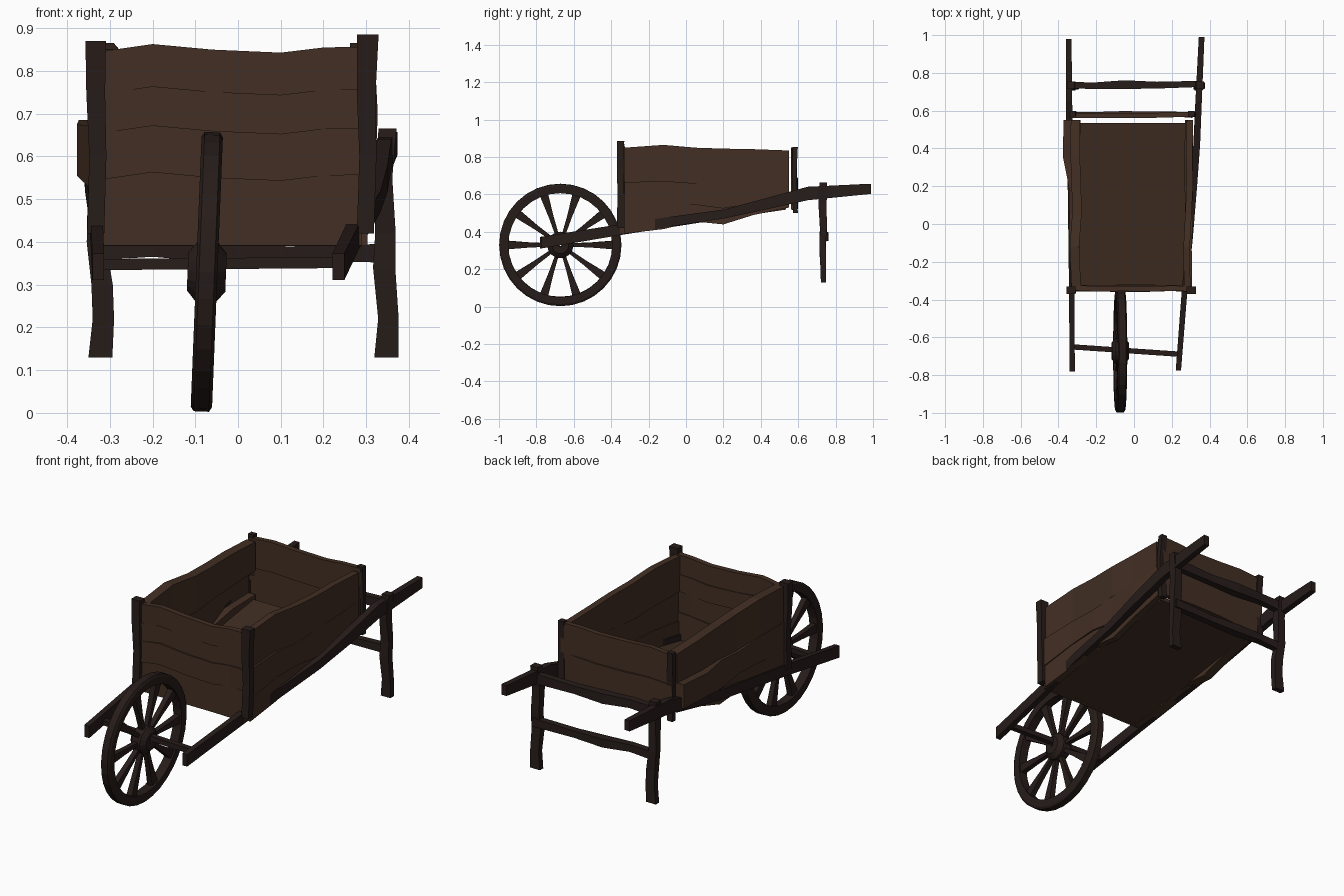
import bpy, bmesh, math, random
from mathutils import Matrix, Vector

random.seed(4)


def material(name, rgb):
    m = bpy.data.materials.new(name)
    m.diffuse_color = (*rgb, 1)
    return m


PLANK = material("plank_wood", (0.055, 0.028, 0.017))
FLOOR = material("floor_wood", (0.05, 0.026, 0.016))
FRAME = material("frame_wood", (0.020, 0.012, 0.010))


def finish(name, bm, mat):
    bmesh.ops.recalc_face_normals(bm, faces=bm.faces)
    me = bpy.data.meshes.new(name)
    bm.to_mesh(me)
    bm.free()
    me.materials.append(mat)
    ob = bpy.data.objects.new(name, me)
    bpy.context.collection.objects.link(ob)
    return ob


def loft(bm, rings, closed=False):
    """Skin a list of rings; cap the ends unless the rings form a loop."""
    vs = [[bm.verts.new(p) for p in r] for r in rings]
    n = len(vs[0])
    for i in range(len(vs) if closed else len(vs) - 1):
        a, b = vs[i], vs[(i + 1) % len(vs)]
        for k in range(n):
            bm.faces.new((a[k], a[(k + 1) % n], b[(k + 1) % n], b[k]))
    if not closed:
        bm.faces.new(vs[0])
        bm.faces.new(vs[-1])


def beam(name, axis, stations, mat=FRAME):
    """Hewn timber along an axis; station = x, y, z, half sizes on the other two axes."""
    u, v = [i for i in range(3) if i != axis]
    rings = []
    for x, y, z, hu, hv in stations:
        ring = []
        for su, sv in ((-1, -1), (1, -1), (1, 1), (-1, 1)):
            p = Vector((x, y, z))
            p[u] += su * hu
            p[v] += sv * hv
            ring.append(p)
        rings.append(ring)
    bm = bmesh.new()
    loft(bm, rings)
    return finish(name, bm, mat)


def planks(name, axis, along, seams, offsets, half):
    """Stack of wavy boards between neighbouring seam lines."""
    for i, off in enumerate(offsets):
        st = []
        for k, t in enumerate(along):
            lo, hi = seams[i][k], seams[i + 1][k]
            o = (off[k] if isinstance(off, (list, tuple)) else off) + random.uniform(-.004, .004)
            x, y = (t, o) if axis == 0 else (o, t)
            st.append((x, y, (lo + hi) / 2, half, (hi - lo) / 2))
        beam(f"{name}_{i + 1}", axis, st, PLANK)


# Side boards
Y = (-.33, -.12, .05, .2, .36, .55)
side = [(.39, .415, .455, .44, .49, .53),
        (.51, .54, .545, .525, .555, .56),
        (.665, .672, .66, .672, .675, .685),
        (.85, .865, .85, .845, .842, .835)]
planks("right_board", 1, Y, side,
       [.288, (.288, .286, .294, .296, .296, .298), (.284, .282, .290, .292, .290, .294)], .017)
planks("left_board", 1, Y, side,
       [-.312, (-.312, -.316, -.318, -.322, -.352, -.345), (-.306, -.312, -.306, -.308, -.312, -.308)], .025)

# Front and rear boards share a wavy seam shape
X = (-.325, -.2, -.06, .1, .2, .29)
WAVE = (0, .018, .005, -.002, .010, .012)


def wavy(z, amount=1):
    return [z + amount * w for w in WAVE]


planks("front_board", 0, X, [wavy(.392, 0), wavy(.545), wavy(.655), wavy(.745), wavy(.845)],
       [-.338, -.343, -.337, -.341], .014)
planks("rear_board", 0, (-.335, -.2, -.06, .1, .2, .31),
       [wavy(.525, -.5), wavy(.685, .5), wavy(.84, .6)],
       [(.582, .578, .586, .582, .58, .578), (.578, .576, .572, .574, .58, .582)], .013)

# Sloping floor
beam("floor", 1, [(-.012, -.33, .402, .285, .011), (-.012, .535, .53, .285, .011)], FLOOR)

# Corner posts
beam("front_left_post", 2, [(-.333, -.35, .42, .02, .02), (-.328, -.348, .6, .02, .018),
                            (-.333, -.352, .75, .022, .018), (-.333, -.35, .87, .024, .02)])
beam("front_right_post", 2, [(.298, -.35, .42, .02, .02), (.304, -.348, .6, .02, .018),
                             (.300, -.352, .75, .022, .018), (.304, -.35, .885, .025, .02)])
for sx, nm in ((-.325, "rear_left_post"), (.303, "rear_right_post")):
    beam(nm, 2, [(sx, .585, .50, .016, .013), (sx + .006, .578, .7, .018, .012), (sx, .584, .855, .016, .014)])

# Long shafts ending in handles
beam("right_shaft", 1, [(.235, -.775, .342, .014, .031), (.268, -.35, .412, .015, .029),
                        (.295, -.08, .455, .016, .026), (.318, .2, .495, .016, .024),
                        (.332, .42, .548, .018, .03), (.342, .65, .605, .017, .036),
                        (.358, .99, .63, .015, .027)])
beam("left_shaft", 1, [(-.327, -.78, .342, .014, .031), (-.330, -.35, .412, .014, .029),
                       (-.336, .2, .495, .015, .026), (-.342, .42, .548, .016, .03),
                       (-.344, .65, .605, .017, .036), (-.346, .98, .63, .015, .027)])

# Rear legs with top rail and brace
beam("left_leg", 2, [(-.322, .735, .13, .028, .014), (-.315, .733, .22, .025, .015),
                     (-.318, .73, .3, .025, .017), (-.332, .735, .4, .022, .018),
                     (-.330, .73, .55, .021, .022), (-.335, .735, .665, .021, .02)])
beam("right_leg", 2, [(.347, .735, .13, .028, .014), (.352, .733, .22, .024, .015),
                      (.342, .73, .34, .026, .017), (.345, .735, .42, .024, .018),
                      (.340, .73, .55, .021, .022), (.350, .735, .665, .021, .02)])
for nm, z, h in (("leg_top_rail", .61, .026), ("leg_brace", .378, .022)):
    beam(nm, 0, [(-.345, .735, z, .016, h), (-.2, .732, z + .006, .018, h * .85),
                 (-.05, .738, z - .004, .023, h), (.12, .735, z - .006, .018, h * .8),
                 (.36, .742, z - .004, .016, h)])

# Axle between the shafts
beam("axle", 0, [(-.335, -.65, .347, .014, .013), (.25, -.69, .352, .014, .013)])

# Wheel, leaning slightly to the right at the top
PLACE = Matrix.Translation((-.073, -.672, .33)) @ Matrix.Rotation(.04, 4, 'Y')


def lathe(name, profile, segments):
    """Turn a closed (radius, x) profile around the wheel axis."""
    bm = bmesh.new()
    rings = []
    for i in range(segments):
        a = 2 * math.pi * i / segments
        rings.append([PLACE @ Vector((x, r * math.cos(a), r * math.sin(a))) for r, x in profile])
    loft(bm, rings, closed=True)
    return finish(name, bm, FRAME)


lathe("wheel_rim", [(.278, -.024), (.316, -.025), (.327, -.018), (.327, .018), (.316, .025), (.278, .024)], 32)
lathe("wheel_hub", [(.008, -.045), (.045, -.045), (.07, -.024), (.07, .024), (.045, .045), (.008, .045)], 16)

bm = bmesh.new()
for i in range(10):
    turn = PLACE @ Matrix.Rotation(i * math.pi / 5, 4, 'X')
    rings = []
    for r, w, t in ((.05, .009, .012), (.16, .013, .013), (.285, .023, .015)):
        rings.append([turn @ Vector((sx * t, r, sz * w)) for sx, sz in ((-1, -1), (1, -1), (1, 1), (-1, 1))])
    loft(bm, rings)
finish("wheel_spokes", bm, FRAME)
